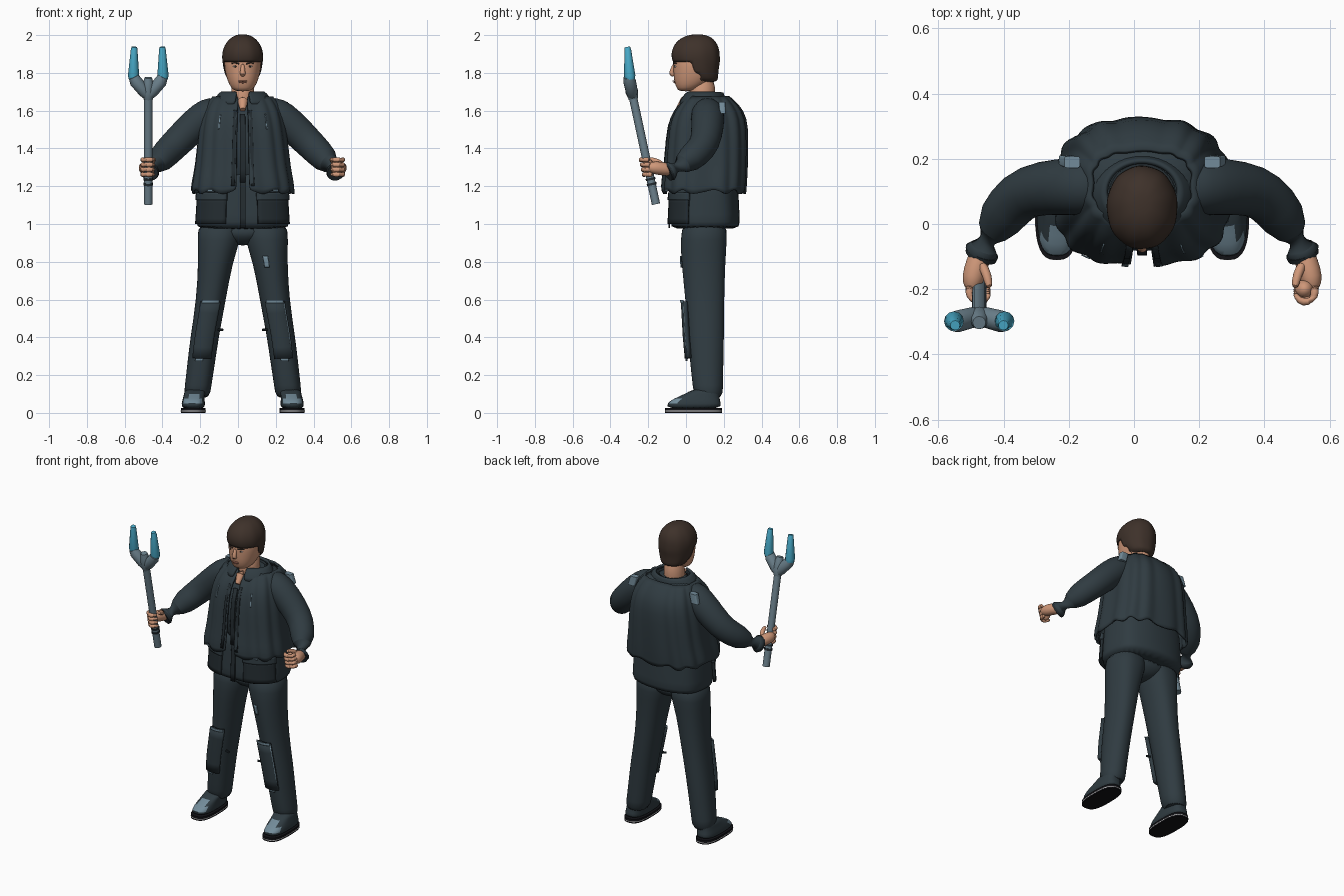
import bpy, bmesh, math
from mathutils import Vector

cube = bpy.data.objects.get("Cube")
if cube:
    bpy.data.objects.remove(cube, do_unlink=True)

CX = 0.025  # body centre line


def material(name, r, g, b):
    m = bpy.data.materials.new(name)
    m.use_nodes = True
    m.diffuse_color = (r, g, b, 1)
    node = next(n for n in m.node_tree.nodes if n.type == 'BSDF_PRINCIPLED')
    node.inputs["Base Color"].default_value = (r, g, b, 1)
    return m


CLOTH = material("slate cloth", .029, .044, .053)
DARK = material("dark cloth", .017, .025, .030)
BLACK = material("sole black", .006, .006, .008)
WHITE = material("white", .75, .75, .75)
PATCH = material("worn grey blue", .17, .26, .32)
METAL = material("staff metal", .15, .22, .265)
CYAN = material("prong blue", .07, .43, .62)
SKIN = material("skin", .62, .31, .19)
HAIR = material("brown hair", .048, .031, .023)
LIPS = material("lips", .40, .16, .11)


def finish(name, bm, mats, subsurf=0, thick=0, angle=40, closed=True):
    if closed:
        bmesh.ops.recalc_face_normals(bm, faces=bm.faces)
    me = bpy.data.meshes.new(name)
    bm.to_mesh(me)
    bm.free()
    for m in mats:
        me.materials.append(m)
    for p in me.polygons:
        p.use_smooth = True
    me.set_sharp_from_angle(angle=math.radians(angle))
    ob = bpy.data.objects.new(name, me)
    bpy.context.collection.objects.link(ob)
    if subsurf:
        ob.modifiers.new("smooth", 'SUBSURF').levels = subsurf
        ob.modifiers["smooth"].render_levels = subsurf
    if thick:
        s = ob.modifiers.new("thickness", 'SOLIDIFY')
        s.thickness, s.offset = thick, 1
    return ob


def skin_rings(bm, rows, closed):
    """Bridge rows of points into quads, capping closed ones."""
    rows = [[bm.verts.new(p) for p in row] for row in rows]
    for a, b in zip(rows, rows[1:]):
        for i in range(len(a) if closed else len(a) - 1):
            j = (i + 1) % len(a)
            bm.faces.new((a[i], a[j], b[j], b[i]))
    if closed:
        bm.faces.new(rows[0][::-1])
        bm.faces.new(rows[-1])


def loft(name, rings, mats, n=2, seg=32, arc=None, ripple=(0, 0), hem=0,
         thick=0, subsurf=1, rule=None, cut=None):
    """Horizontal superellipse rings (x, y, z, rx, ry), lowest first."""
    a0, a1 = arc or (0, 360)
    count = seg if arc is None else seg + 1
    rows = []
    for k, (x, y, z, rx, ry) in enumerate(rings):
        row = []
        for i in range(count):
            t = math.radians(a0 + (a1 - a0) * i / seg)
            c, s = math.cos(t), math.sin(t)
            w = 1 + ripple[0] * math.sin(ripple[1] * t + z * 3)
            drop = hem * math.sin(t * 11) if k == 0 else 0
            row.append((x + w * rx * math.copysign(abs(c) ** (2 / n), c),
                        y + w * ry * math.copysign(abs(s) ** (2 / n), s), z + drop))
        rows.append(row)
    bm = bmesh.new()
    skin_rings(bm, rows, arc is None)
    if cut:
        bmesh.ops.delete(bm, geom=[f for f in bm.faces if cut(f.calc_center_median())],
                         context='FACES')
    if rule:
        bm.normal_update()
        for f in bm.faces:
            f.material_index = rule(f)
    return finish(name, bm, mats, subsurf, thick, closed=arc is None and not cut)


def ring_at(rings, z):
    for a, b in zip(rings, rings[1:]):
        if a[2] <= z <= b[2]:
            f = (z - a[2]) / (b[2] - a[2])
            return [p + (q - p) * f for p, q in zip(a, b)]
    return list(rings[-1])


def panel(name, rings, z0, z1, a0, a1, mat, thick=.008, n=2, grow=.002):
    """A plate hugging a lofted surface."""
    rows = []
    for i in range(6):
        x, y, z, rx, ry = ring_at(rings, z0 + (z1 - z0) * i / 5)
        rows.append((x, y, z, rx + grow, ry + grow))
    return loft(name, rows, [mat], n=n, seg=10, arc=(a0, a1), thick=thick, subsurf=0)


def tube(name, path, mat, seg=16, subsurf=0):
    """Round tube through (point, radius) pairs."""
    pts = [Vector(p) for p, r in path]
    rows = []
    for i, (p, r) in enumerate(path):
        d = (pts[min(i + 1, len(pts) - 1)] - pts[max(i - 1, 0)]).normalized()
        ref = Vector((0, 1, 0)) if abs(d.y) < .75 else Vector((0, 0, 1))
        u = d.cross(ref).normalized()
        v = d.cross(u)
        rows.append([pts[i] + r * (u * math.cos(t) + v * math.sin(t))
                     for t in (2 * math.pi * k / seg for k in range(seg))])
    bm = bmesh.new()
    skin_rings(bm, rows, True)
    return finish(name, bm, [mat], subsurf)


def ball(name, loc, size, mat):
    bm = bmesh.new()
    bmesh.ops.create_uvsphere(bm, u_segments=16, v_segments=10, radius=1)
    for v in bm.verts:
        v.co = Vector(loc) + Vector([a * b for a, b in zip(v.co, size)])
    return finish(name, bm, [mat])


# Jacket skirt and body
skirt = [(CX, .10, .97, .245, .18), (CX, .10, 1.0, .247, .185), (CX, .10, 1.1, .24, .18),
         (CX, .10, 1.2, .235, .175), (CX, .10, 1.3, .22, .17)]
loft("jacket_skirt", skirt, [CLOTH], n=2.6, ripple=(.012, 7))
body = [(CX, .1, 1.2, .225, .18), (CX, .1, 1.4, .215, .188), (CX, .11, 1.56, .20, .178),
        (CX, .12, 1.64, .175, .12), (CX, .12, 1.68, .14, .08)]
loft("jacket_body", body, [CLOTH], n=2.7)

# Puffy vest, open at the front
vest = [(CX, .095, 1.17, .258, .208), (CX, .095, 1.21, .258, .212), (CX, .105, 1.3, .238, .207),
        (CX, .112, 1.45, .225, .203), (CX, .118, 1.56, .208, .192), (CX, .12, 1.625, .185, .15),
        (CX, .12, 1.668, .15, .10)]
loft("vest", vest, [CLOTH], n=2.9, seg=72, arc=(-87, 267), ripple=(.026, 14), hem=.012, thick=.012)
panel("skirt_zip", skirt, .98, 1.25, 268.5, 271.5, DARK, n=2.6)
panel("chest_zip", body, 1.22, 1.58, 268.5, 271.5, DARK, n=2.7)
for s, a in ((-1, 263), (1, 274)):
    panel("jacket_lapel", vest, 1.2, 1.6, a, a + 3, DARK, thick=.006, n=2.9, grow=.01)
    panel("chest_seam", vest, 1.5, 1.58, 270 + s * 24, 270 + s * 25.5, PATCH, thick=.004, n=2.9, grow=.015)
    panel("worn_hem", vest, 1.172, 1.182, 270 + s * 28, 270 + s * 36, PATCH, thick=.004, n=2.9, grow=.012)

# Pockets with flaps
for s in (-1, 1):
    mid = 270 + s * 42
    panel("pocket", skirt, 1.0, 1.14, mid - 29, mid + 27, DARK, thick=.015, n=2.6)
    panel("pocket_flap", skirt, 1.125, 1.165, mid - 30, mid + 28, CLOTH, thick=.02, n=2.6)

# Collar
loft("collar", [(CX, .085, 1.63, .15, .115), (CX, .09, 1.665, .135, .105), (CX, .10, 1.692, .105, .085)],
     [CLOTH], arc=(-75, 255), thick=.014)
loft("collar_lining", [(CX, .09, 1.64, .1, .09), (CX, .095, 1.685, .09, .08)], [DARK],
     arc=(-70, 250), thick=.01)

# Head and neck
loft("neck", [(CX, .08, 1.60, .07, .075), (CX, .085, 1.68, .06, .065), (CX, .09, 1.78, .062, .07)], [SKIN])
tube("open_neckline", [((CX, .045, 1.69), .03), ((CX, -.005, 1.65), .028), ((CX, -.042, 1.605), .014)], SKIN)
loft("head", [(CX, -.002, 1.702, .038, .036), (CX, .012, 1.72, .062, .062), (CX, .035, 1.76, .082, .100),
              (CX, .05, 1.81, .094, .116), (CX, .052, 1.85, .098, .121), (CX, .054, 1.91, .093, .113),
              (CX, .055, 1.955, .065, .085)], [SKIN], n=2.2)
hair = [(CX, .10, 1.755, .062, .062), (CX, .085, 1.775, .077, .079), (CX, .068, 1.80, .09, .097),
        (CX, .06, 1.83, .097, .108), (CX, .055, 1.86, .101, .119), (CX, .05, 1.885, .104, .123),
        (CX, .05, 1.915, .101, .121), (CX, .052, 1.945, .09, .111), (CX, .055, 1.972, .070, .09),
        (CX, .058, 1.99, .045, .06), (CX, .06, 1.998, .02, .025)]
loft("hair", hair, [HAIR], n=2.1, ripple=(.012, 9), thick=.006,
     cut=lambda c: (c.z < 1.868 and c.y < .04) or (c.z < 1.80 and c.y < .085))
tube("nose", [((CX, -.06, 1.85), .009), ((CX, -.072, 1.815), .012), ((CX, -.078, 1.798), .016),
              ((CX, -.062, 1.783), .012)], SKIN, subsurf=1)
ball("upper_lip", (CX, -.063, 1.757), (.024, .008, .004), LIPS)
ball("lower_lip", (CX, -.059, 1.749), (.02, .008, .004), LIPS)
for s in (-1, 1):
    x = CX + s * .038
    ball("eye", (x, -.054, 1.834), (.013, .008, .005), WHITE)
    ball("iris", (x, -.060, 1.834), (.006, .004, .005), HAIR)
    tube("eyebrow", [((x - s * .02, -.066, 1.848), .004), ((x, -.064, 1.854), .005),
                     ((x + s * .02, -.05, 1.851), .003)], HAIR, seg=8)

# Staff axis and its y position by height
STAFF = -.475


def staff_y(z):
    return -.16 - .215 * (z - 1.11)


def on_staff(z, r, dx=0):
    return ((STAFF + dx, staff_y(z), z), r)


# Pelvis between the legs
loft("pelvis", [(CX, .10, .885, .03, .05), (CX, .10, .925, .13, .105), (CX, .10, 1.0, .23, .125)], [CLOTH], n=2.2)

for s in (-1, 1):
    def at(dx, y, z):
        return (CX + s * dx, y, z)

    # Sleeves and cuffs
    tube("sleeve", [(at(.11, .115, 1.60), .078), (at(.18, .115, 1.585), .09), (at(.25, .115, 1.53), .088),
                    (at(.35, .105, 1.43), .081), (at(.405, .06, 1.375), .077), (at(.46, -.02, 1.315), .068),
                    (at(.49, -.078, 1.283), .058), (at(.497, -.096, 1.274), .056)],
         CLOTH, seg=20, subsurf=1)
    tube("cuff", [(at(.490, -.086, 1.281), .051), (at(.495, -.099, 1.275), .050)], DARK)
    # Shoulder buckle
    loft("shoulder_buckle", [at(.232, .195, 1.585) + (.024, .016), at(.215, .19, 1.645) + (.024, .018)],
         [PATCH], n=6, seg=24, subsurf=0)

    # Fists
    tube("palm", [(at(.49, -.07, 1.283), .034), (at(.505, -.12, 1.292), .036), (at(.52, -.165, 1.298), .036),
                  (at(.523, -.205, 1.30), .024)], SKIN, subsurf=1)
    for k in range(4):
        z = 1.262 + .026 * k
        y = staff_y(z)
        tube("finger", [(at(.53, y + .02, z), .014), (at(.53, y - .015, z), .015), (at(.51, y - .032, z), .015),
                        (at(.48, y - .028, z), .014), (at(.468, y, z), .012)], SKIN, seg=10, subsurf=1)
    tube("thumb", [(at(.495, -.12, 1.31), .018), (at(.475, -.155, 1.335), .016), (at(.468, -.20, 1.345), .011)],
         SKIN, seg=10, subsurf=1)

    # Trouser legs
    leg = [at(.245, .12, .07) + (.071, .076), at(.237, .115, .14) + (.07, .08), at(.222, .11, .25) + (.073, .087),
           at(.203, .105, .4) + (.075, .096), at(.168, .1, .6) + (.078, .102), at(.145, .092, .8) + (.091, .117),
           at(.125, .095, .92) + (.115, .123), at(.12, .10, 1.02) + (.118, .12)]
    loft("trouser_leg", leg, [CLOTH], n=2.2, ripple=(.01, 5))
    # Knee guard with worn edges
    panel("knee_guard", leg, .29, .59, 240, 300, CLOTH, thick=.024)
    panel("knee_edge_top", leg, .582, .598, 244, 296, PATCH, thick=.005, grow=.024)
    panel("knee_edge_bottom", leg, .275, .295, 255 + s * 5, 280 + s * 5, PATCH, thick=.005, grow=.018)
    panel("knee_edge_side", leg, .32, .58, 270 + s * 26, 270 + s * 28, PATCH, thick=.003, grow=.024)
    tube("strap_loop", [(at(.13, .03, .44), .007), (at(.105, .02, .44), .007)], DARK, seg=8)

    # Boots
    loft("boot", [at(.262, .04, .02) + (.063, .147), at(.262, .042, .05) + (.062, .143),
                  at(.26, .055, .075) + (.058, .123), at(.255, .085, .1) + (.055, .09),
                  at(.25, .112, .13) + (.058, .07)], [CLOTH, PATCH], n=2.8,
         rule=lambda f: int(f.normal.z > .4 and f.calc_center_median().y < -.03))
    for name, z0, z1, g, m in (("sole", 0, .008, .001, BLACK), ("sole_stripe", .008, .012, .002, WHITE),
                               ("sole_rim", .012, .026, .001, BLACK)):
        loft(name, [at(.262, .04, z) + (.065 + g, .149 + g) for z in (z0, z1)], [m], n=2.8, subsurf=0)

    # Fork arm and prong
    tube("fork_arm", [on_staff(1.675, .024), on_staff(1.70, .032, s * .02), on_staff(1.755, .034, s * .066),
                      on_staff(1.78, .027, s * .078)], METAL, seg=12)
    tube("prong", [((STAFF + s * .077, -.295, 1.765), .025), ((STAFF + s * .078, -.298, 1.785), .03),
                   ((STAFF + s * .075, -.308, 1.92), .018), ((STAFF + s * .074, -.311, 1.937), .015)],
         CYAN, seg=12)

# Closed empty left fist, worn patch on the left thigh
ball("fist_core", (CX + .498, -.20, 1.30), (.03, .03, .045), SKIN)
panel("thigh_patch", leg, .77, .83, 250, 266, PATCH, thick=.005)

# Staff
tube("staff_shaft", [on_staff(1.105, .022), on_staff(1.70, .022)], METAL)
tube("fork_hub", [on_staff(1.66, .024), on_staff(1.70, .034), on_staff(1.75, .026), on_staff(1.775, .02)],
     METAL, seg=12)
for z in (1.205, 1.232):
    tube("grip_band", [on_staff(z, .026), on_staff(z + .012, .026)], DARK)
